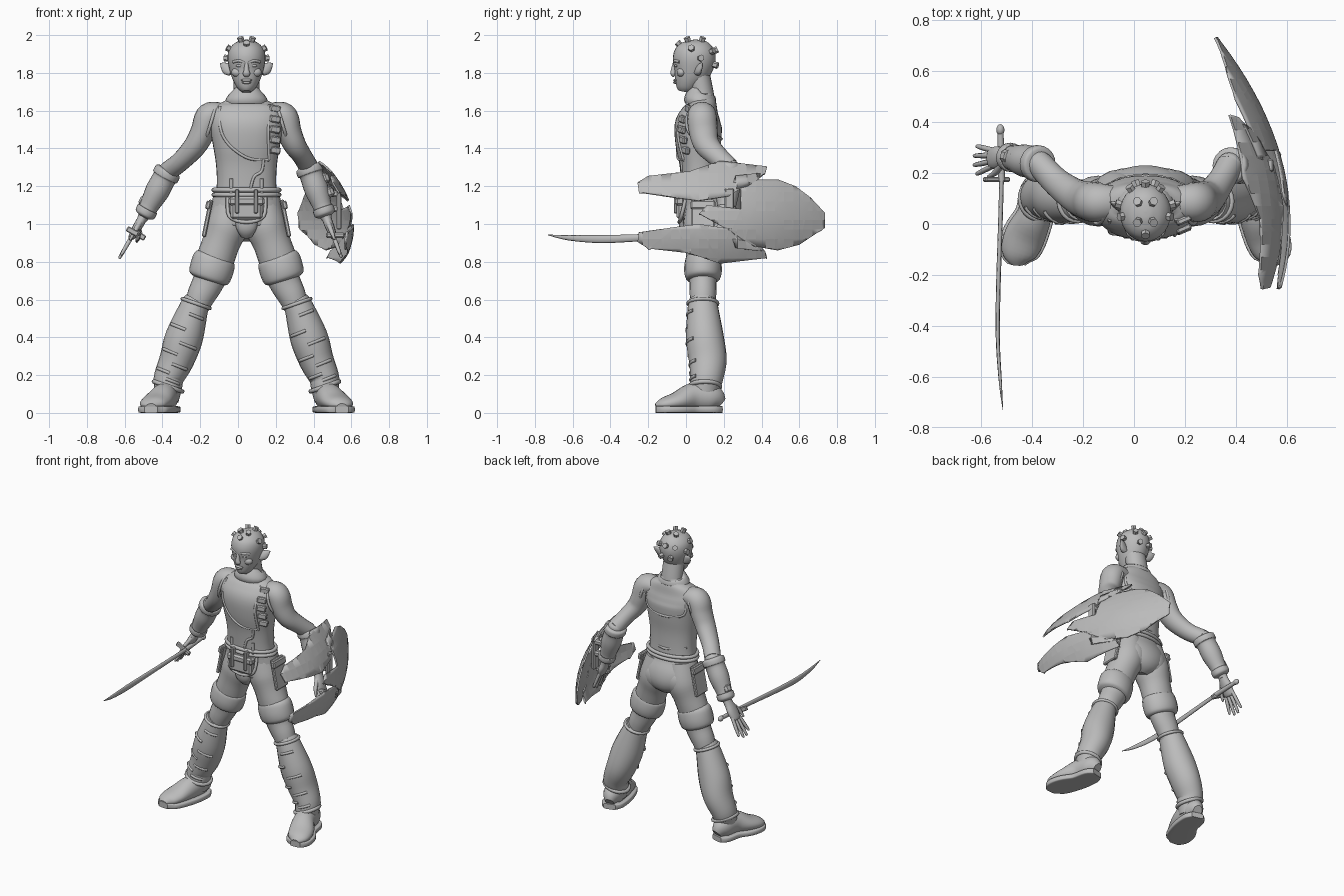
import bpy, bmesh, math
from mathutils import Vector, Matrix, Euler
from mathutils.bvhtree import BVHTree

if "Cube" in bpy.data.objects:
    bpy.data.objects.remove(bpy.data.objects["Cube"])

grey = bpy.data.materials.new("plain grey")
grey.use_nodes = True
grey.diffuse_color = (.5, .5, .5, 1)
grey.node_tree.nodes["Principled BSDF"].inputs["Base Color"].default_value = grey.diffuse_color
AXIS = .045                      # every part is built around the body's own centre line
Y, Z = Vector((0, 1, 0)), Vector((0, 0, 1))


def place(name, data):
    data.materials.append(grey)
    obj = bpy.data.objects.new(name, data)
    obj.location.x = AXIS
    bpy.context.collection.objects.link(obj)
    return obj


def finish(name, bm, smooth=True):
    bmesh.ops.recalc_face_normals(bm, faces=bm.faces[:])
    mesh = bpy.data.meshes.new(name)
    bm.to_mesh(mesh)
    bm.free()
    for poly in mesh.polygons:
        poly.use_smooth = smooth and len(poly.vertices) < 5
    return place(name, mesh)


def smooth_path(points, steps):
    """Catmull-Rom resampling of tuples of any length."""
    pts = [Vector(p) for p in points]
    out = []
    for i in range(len(pts) - 1):
        a, b, c, d = pts[max(i - 1, 0)], pts[i], pts[i + 1], pts[min(i + 2, len(pts) - 1)]
        for k in range(steps):
            t = k / steps
            out.append(b + (c - a) * (t / 2) + (a * 2 - b * 5 + c * 4 - d) * (t * t / 2)
                       + (b * 3 - a - c * 3 + d) * (t ** 3 / 2))
    return out + [pts[-1]]


def loft(name, rings, ref=Y, seg=20, steps=4, power=2):
    """Skin of rings (x, y, z, side radius, ref radius) set square to their path."""
    rings = smooth_path(rings, steps)
    bm = bmesh.new()
    loops = []
    for i, r in enumerate(rings):
        ahead, behind = rings[min(i + 1, len(rings) - 1)], rings[max(i - 1, 0)]
        tangent = (Vector(ahead[:3]) - Vector(behind[:3])).normalized()
        v = (ref - tangent * ref.dot(tangent)).normalized()
        u = v.cross(tangent)
        loop = []
        for k in range(seg):
            angle = math.tau * k / seg
            c, s = math.cos(angle), math.sin(angle)
            c = math.copysign(abs(c) ** (2 / power), c)
            s = math.copysign(abs(s) ** (2 / power), s)
            loop.append(bm.verts.new(Vector(r[:3]) + u * c * abs(r[3]) + v * s * abs(r[4])))
        loops.append(loop)
    for a, b in zip(loops, loops[1:]):
        for k in range(seg):
            bm.faces.new((a[k], a[k - 1], b[k - 1], b[k]))
    bm.faces.new(loops[0])
    bm.faces.new(loops[-1])
    return finish(name, bm)


def tube(name, points, radius, closed=False):
    curve = bpy.data.curves.new(name, "CURVE")
    curve.dimensions = "3D"
    curve.bevel_depth = radius
    curve.bevel_resolution = 2
    curve.use_fill_caps = True
    path = [Vector(p) for p in points] if closed else smooth_path(points, 4)
    spline = curve.splines.new("POLY")
    spline.points.add(len(path) - 1)
    for point, co in zip(spline.points, path):
        point.co = (*co, 1)
    spline.use_cyclic_u = closed
    spline.use_smooth = True
    return place(name, curve)


def ball(name, centre, radii):
    bm = bmesh.new()
    bmesh.ops.create_uvsphere(bm, u_segments=20, v_segments=12, radius=1,
                              matrix=Matrix.LocRotScale(Vector(centre), None, Vector(radii)))
    return finish(name, bm)


def block(name, centre, size, turn=(0, 0, 0)):
    bm = bmesh.new()
    bmesh.ops.create_cube(bm, size=1, matrix=Matrix.LocRotScale(Vector(centre), Euler(turn), Vector(size)))
    bmesh.ops.bevel(bm, geom=bm.edges[:], offset=min(size) / 4, segments=1, affect="EDGES")
    return finish(name, bm, False)


def ellipse(centre, a, b, start=0, end=math.tau, count=32):
    x, y, z = centre
    angles = [start + (end - start) * k / count for k in range(count)]
    return [(x + a * math.cos(t), y + b * math.sin(t), z) for t in angles]


# Torso with the vest details laid on its surface
torso = loft("torso", [(0, .08, 1.13, .165, .1), (0, .075, 1.22, .157, .1), (0, .07, 1.32, .162, .105),
                       (0, .065, 1.42, .178, .12), (0, .065, 1.52, .196, .125), (0, .075, 1.58, .195, .105),
                       (0, .085, 1.625, .165, .08), (0, .085, 1.655, .11, .07), (0, .085, 1.69, .07, .06)],
             seg=32, power=2.3)
skin = BVHTree.FromPolygons([v.co for v in torso.data.vertices], [p.vertices[:] for p in torso.data.polygons])


def on_torso(x, z, side=-1):
    hit = skin.ray_cast(Vector((x, side, z)), Y * -side)[0]
    return hit if hit else Vector((x, .08, z))


def seam(name, points, side=-1, radius=.008):
    tube(name, [on_torso(x, z, side) for x, z in points], radius)


seam("vest_front_edge", [(-.14, 1.62), (-.14, 1.52), (-.115, 1.45), (-.06, 1.39), (.02, 1.345), (.12, 1.34)])
seam("vest_placket", [(.09, 1.34), (.08, 1.28), (.04, 1.25), (.02, 1.18)])
seam("vest_side_edge", [(.12, 1.63), (.115, 1.5), (.12, 1.34)])
seam("back_yoke_seam", [(-.14, 1.6), (-.14, 1.48), (0, 1.45), (.14, 1.48), (.14, 1.6)], 1)
seam("back_waist_seam", [(-.14, 1.24), (0, 1.22), (.14, 1.24)], 1)
for k in range(5):
    block("vest_buckle", on_torso(.15, 1.61 - k * .055), (.06, .025, .038), (0, .15, .4))
for side in (-1, 1):
    seam("suspender", [(side * .08, 1.24), (side * .08, 1.15)], radius=.01)
loft("collar", [(0, .075, 1.64, .11, .08), (0, .075, 1.66, .11, .085), (0, .078, 1.69, .09, .075),
                (0, .08, 1.695, .07, .06)])
loft("neck", [(0, .09, 1.64, .075, .065), (0, .085, 1.7, .07, .06), (0, .06, 1.8, .07, .065)])

# Trousers, belt and pouch
loft("pelvis", [(0, .08, 1.18, .17, .1), (0, .085, 1.12, .182, .105), (0, .1, 1.04, .195, .125),
                (0, .105, .98, .16, .12), (0, .09, .93, .05, .07)], seg=32)
for height in (1.155, 1.18):
    tube("belt", ellipse((0, .08, height), .174, .106), .012, True)
block("belt_pouch", (0, -.025, 1.085), (.17, .05, .12))
block("pouch_flap", (0, -.032, 1.12), (.19, .05, .045))
for side in (-1, 1):
    block("pouch_strap", (side * .05, -.035, 1.12), (.02, .058, .13))
tube("pouch_rim", [(-.1, 0, 1.14), (-.09, -.025, 1.04), (0, -.035, 1.01), (.09, -.025, 1.04), (.1, 0, 1.14)], .01)
loft("trouser_front_flap", [(0, -.005, 1.06, .07, .03), (0, -.005, .98, .055, .03), (0, .02, .935, .03, .02)])

# Head, face and studs
loft("head", [(0, -.01, 1.7, .025, .03), (0, -.005, 1.72, .047, .05), (0, .01, 1.76, .07, .075),
              (0, .03, 1.81, .088, .1), (0, .043, 1.87, .1, .113), (0, .048, 1.92, .094, .105),
              (0, .05, 1.955, .066, .077), (0, .05, 1.972, .03, .04), (0, .05, 1.976, .004, .004)], seg=28)
loft("nose", [(0, -.058, 1.85, .01, .012), (0, -.066, 1.815, .014, .014), (0, -.068, 1.795, .02, .014),
              (0, -.06, 1.782, .012, .008)])
for height, width in ((1.761, .03), (1.749, .024)):
    ball("lip", (0, -.054, height), (width, .014, .008))
for side in (-1, 1):
    ball("eye", (side * .037, -.051, 1.838), (.019, .01, .008))
    tube("brow", [(side * .013, -.061, 1.855), (side * .04, -.057, 1.864), (side * .07, -.035, 1.858)], .008)
    ball("cheek", (side * .045, -.024, 1.803), (.035, .025, .026))
    loft("ear", [(side * .08, .06, 1.8, .02, .018), (side * .1, .068, 1.818, .03, .016),
                 (side * .122, .08, 1.838, .02, .01), (side * .14, .088, 1.85, .002, .002)], seg=12)


def stud(turn, rise):
    a, e = math.radians(turn), math.radians(rise)
    aim = Vector((math.sin(a) * math.cos(e), -math.cos(a) * math.cos(e), math.sin(e)))
    base = Vector((aim.x * .097, .047 + aim.y * .108, 1.87 + aim.z * .105))
    bm = bmesh.new()
    bmesh.ops.create_cone(bm, cap_ends=True, segments=6, radius1=.016, radius2=.018, depth=.036,
                          matrix=Matrix.Translation(base + aim * .007) @ aim.to_track_quat("Z", "Y").to_matrix().to_4x4())
    finish("head_stud", bm, False)


stud(0, 45)
stud(180, 25)
for side in (-1, 1):
    for turn, rise in ((40, 65), (140, 65), (80, 30), (105, 4), (145, 22), (160, -14)):
        stud(side * turn, rise)

# Legs, boots and feet
boot = [(.26, .09, .59, .07, .075), (.28, .09, .55, .078, .082), (.33, .1, .4, .1, .1), (.37, .115, .28, .092, .1),
        (.41, .11, .19, .08, .088), (.415, .1, .14, .075, .08), (.42, .09, .06, .06, .07)]
thigh = [(.08, .095, 1.13, .09, .09), (.1, .1, 1., .11, .115), (.135, .095, .9, .1, .1), (.17, .09, .8, .1, .088),
         (.2, .09, .7, .085, .073), (.24, .09, .62, .075, .07), (.27, .09, .54, .06, .06)]
cuff = [(.165, .09, .83, .09, .08), (.17, .09, .815, .112, .093), (.185, .09, .76, .116, .1),
        (.2, .09, .715, .108, .092), (.205, .09, .7, .08, .07)]
foot = [(.41, .185, .05, .03, .035), (.42, .14, .08, .06, .07), (.435, .04, .085, .068, .075),
        (.475, -.05, .06, .08, .05), (.5, -.12, .045, .066, .035), (.505, -.16, .035, .025, .015)]
dense_boot = smooth_path(boot, 4)
for side in (-1, 1):
    flip = lambda rings: [(side * r[0], *r[1:]) for r in rings]
    loft("leg", flip(thigh))
    loft("trouser_cuff", flip(cuff))
    loft("boot_shaft", flip(boot))
    loft("foot", flip(foot), ref=Z)
    loft("sole", flip([(x, y, .018, a + .01, .018) for x, y, z, a, b in foot]), ref=Z, seg=24, power=7)
    ball("buttock", (side * .075, .14, 1.01), (.095, .08, .1))
    # Boot rim, ankle strap and front creases
    for k, radius in ((2, .01), (20, .012)):
        x, y, z, a, b = dense_boot[k]
        ring = [(px, py, pz + side * (px - side * x) * .35) for px, py, pz in ellipse((side * x, y, z), a, b)]
        tube("boot_band", ring, radius, True)
    for k in range(5, 18, 2):
        x, y, z, a, b = dense_boot[k]
        middle = 1.5 * math.pi + .45 * (-1) ** (k // 2)
        arc = ellipse((side * x, y, z), a * .95, b * .96, middle - .6, middle + .6, 6)
        tube("boot_crease", [(px, py, pz + side * (px - side * x) * .4) for px, py, pz in arc], .009)
    block("hip_pocket", (side * .207, .09, 1.03), (.022, .12, .2), (0, -side * .2, 0))
    block("pocket_flap", (side * .203, .09, 1.1), (.026, .13, .045), (0, -side * .2, 0))
    tube("armhole_trim", [(side * (.187 - z * .3), y, z + 1.54)
                          for y, z, _ in ellipse((.08, 0, 0), .078, .092)], .009, True)


# Arms, bracers and hands
def hand(wrist, tip):
    reach = tip - wrist
    at = lambda t, spread, a, b: (*(wrist + reach * t + Y * spread), a, b)
    loft("palm", [at(-.1, 0, .026, .03), at(.1, 0, .025, .034), at(.3, 0, .024, .045),
                  at(.5, 0, .018, .04), at(.55, 0, .01, .03)], seg=14)
    for k in range(4):
        spread = (k - 1.5) * .021
        end = .92 + .08 * (k in (1, 2))
        loft("finger", [at(.45, spread, .011, .011), at(.72, spread * 1.4, .011, .011),
                        at(end, spread * 1.7, .008, .008), at(end + .03, spread * 1.7, .002, .002)], seg=8)
    loft("thumb", [at(.15, -.025, .014, .014), at(.38, -.06, .012, .012), at(.58, -.07, .006, .006)], seg=8)


def arm(upper, elbow, wrist, tip, outward):
    loft("upper_arm", [*upper, (*elbow, .052, .052)])
    along = lambda t, r: (*elbow.lerp(wrist, t), r, r)
    loft("forearm", [along(-.12, .035), along(0, .052), along(.5, .05), along(1.05, .028)])
    loft("bracer", [along(t, r) for t, r in ((-.03, .05), (0, .07), (.12, .072), (.16, .063), (.45, .064),
                                            (.8, .05), (.83, .056), (.95, .055), (1, .032))])
    lean = (wrist - elbow).to_track_quat("Z", "Y").to_euler()
    for t in (.3, .58):
        block("bracer_plate", elbow.lerp(wrist, t) + outward * .058, (.05, .06, .055), lean)
    hand(wrist, tip)


shoulder = [(.1, .085, 1.585, .045, .06), (.16, .085, 1.583, .065, .072), (.2, .085, 1.563, .074, .078)]
arm([(-x, *rest) for x, *rest in shoulder] +
    [(-.23, .092, 1.49, .066, .076), (-.275, .11, 1.41, .06, .068), (-.35, .165, 1.33, .052, .057)],
    Vector((-.415, .235, 1.28)), Vector((-.545, .265, 1.04)), Vector((-.67, .25, .825)), Vector((-.8, .2, -.4)))
arm(shoulder + [(.225, .092, 1.49, .066, .076), (.255, .11, 1.42, .06, .068), (.295, .165, 1.36, .052, .057)],
    Vector((.33, .23, 1.3)), Vector((.42, .21, 1.04)), Vector((.5, .18, .83)), Vector((.9, 0, .3)))

# Sword
loft("sword_blade", [(-.565, .18, .95, .009, .014), (-.57, 0, .94, .009, .016), (-.578, -.25, .927, .009, .019),
                     (-.58, -.45, .92, .008, .021), (-.57, -.62, .927, .006, .014), (-.56, -.73, .942, .001, .002)],
     ref=Z, seg=8)
loft("sword_grip", [(-.565, .17, .95, .014, .016), (-.567, .27, .955, .013, .014), (-.57, .37, .96, .012, .013)], ref=Z)
ball("sword_pommel", (-.57, .37, .96), (.016, .022, .018))
block("sword_guard", (-.585, .175, .95), (.11, .02, .03), (0, .5, 0))


# Domed shield in three plates
def shield_plate(name, outline):
    bm = bmesh.new()
    bm.faces.new([bm.verts.new((0, y, z)) for y, z in outline])
    bmesh.ops.triangulate(bm, faces=bm.faces[:])
    for normal, start, count in ((Y, -.23, 20), (Z, .82, 11)):
        for k in range(count):
            bmesh.ops.bisect_plane(bm, geom=bm.verts[:] + bm.edges[:] + bm.faces[:],
                                   plane_co=normal * (start + k * .05), plane_no=normal)
    for v in bm.verts:
        v.co.x = .57 - .53 * v.co.y ** 2 - 1.4 * (v.co.z - .99) ** 2
    shell = finish(name, bm).modifiers.new("thickness", "SOLIDIFY")
    shell.thickness = .01


wing = [(-.257, 1.22), (-.2, 1.255), (.02, 1.28), (.18, 1.335), (.43, 1.305), (.42, 1.27), (.26, 1.25),
        (.3, 1.21), (.23, 1.15), (.07, 1.125), (-.05, 1.14), (-.25, 1.17)]
shield_plate("shield_upper_wing", wing)
shield_plate("shield_lower_wing", [(y, 2.125 - z) for y, z in wing])
shield_plate("shield_rear_plate", [(.29, 1.21), (.38, 1.235), (.49, 1.235), (.58, 1.2), (.66, 1.14), (.735, 1.06),
                                   (.735, .98), (.6, .89), (.485, .86), (.31, .89), (.24, .96), (.07, 1.055),
                                   (.11, 1.1), (.29, 1.08)])
for height in (1.16, 1.08):
    block("shield_bracket", (.445, .23, height), (.11, .04, .035))
block("shield_spine", (.49, .23, 1.08), (.025, .05, .22))
block("shield_grip", (.47, .17, .94), (.1, .03, .03))
